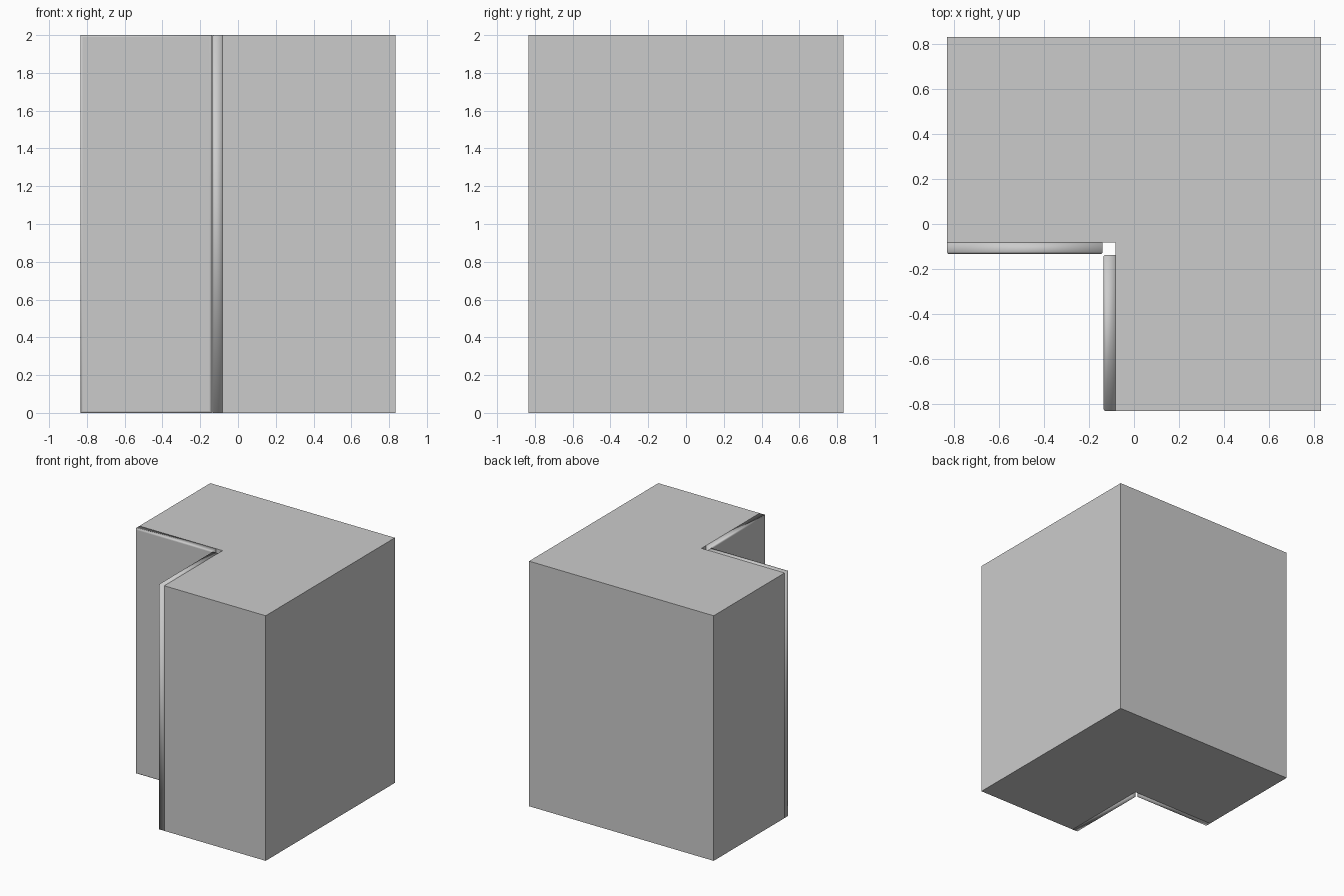
import bpy, bmesh
from mathutils import Vector

if "Cube" in bpy.data.objects:
    bpy.data.objects.remove(bpy.data.objects["Cube"])

H = 0.833      # half width of the cabinet
IN = -0.082    # inner corner of the L
TOP = 2.0

grey = bpy.data.materials.new("light_grey")
grey.diffuse_color = (0.6, 0.6, 0.6, 1)
grey.use_nodes = True
grey.node_tree.nodes["Principled BSDF"].inputs["Base Color"].default_value = grey.diffuse_color


def finish(name, bm):
    bmesh.ops.recalc_face_normals(bm, faces=bm.faces)
    me = bpy.data.meshes.new(name)
    bm.to_mesh(me)
    bm.free()
    me.materials.append(grey)
    ob = bpy.data.objects.new(name, me)
    bpy.context.collection.objects.link(ob)
    return ob


# L-shaped corner cabinet body
bm = bmesh.new()
outline = [(-H, IN), (IN, IN), (IN, -H), (H, -H), (H, H), (-H, H)]
base = bm.faces.new([bm.verts.new((x, y, 0)) for x, y in outline])
up = bmesh.ops.extrude_face_region(bm, geom=[base], use_keep_orig=True)
bmesh.ops.translate(bm, vec=(0, 0, TOP),
                    verts=[g for g in up["geom"] if isinstance(g, bmesh.types.BMVert)])
finish("cabinet_body", bm)


# Door slab with rounded front edges
def door(name, lo, hi, front):
    lo, hi, front = Vector(lo), Vector(hi), Vector(front)
    bm = bmesh.new()
    bmesh.ops.create_cube(bm, size=1)
    for v in bm.verts:
        v.co = (lo + hi) / 2 + v.co * (hi - lo)
    bm.normal_update()
    face = max(bm.faces, key=lambda f: f.normal.dot(front))
    bmesh.ops.bevel(bm, geom=list(face.edges), offset=0.01, segments=3,
                    profile=0.5, affect='EDGES')
    bm.normal_update()
    # flat front panel, softly shaded rim
    for f in bm.faces:
        f.smooth = f.normal.dot(front) < 0.999
    finish(name, bm)


door("left_door", (-H, -0.134, 0), (-0.140, IN, TOP), (0, -1, 0))
door("right_door", (-0.136, -H, 0), (IN, -0.138, TOP), (-1, 0, 0))
